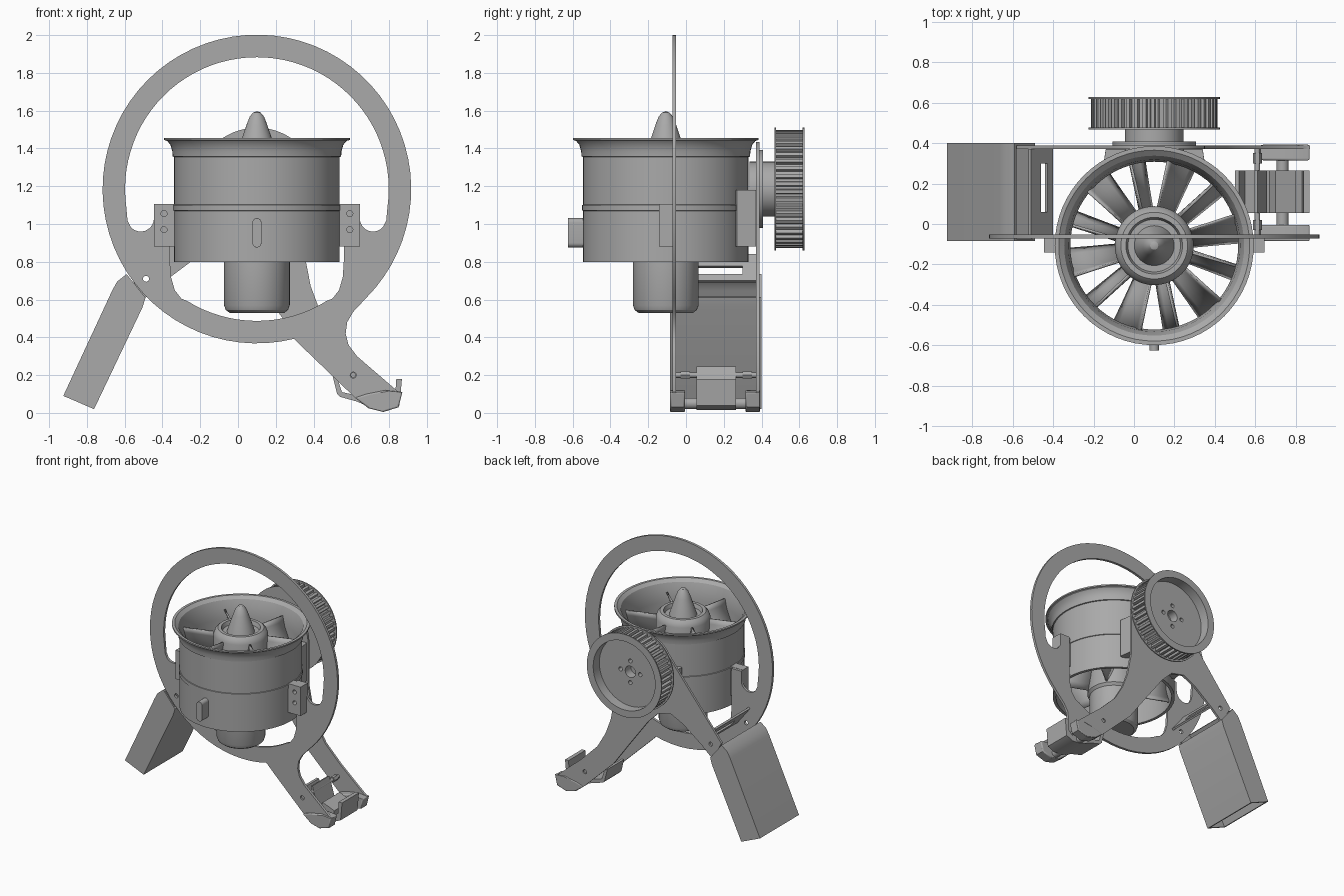
import bpy, bmesh
from math import sin, cos, pi, radians
from mathutils import Vector, Matrix

if "Cube" in bpy.data.objects:
    bpy.data.objects.remove(bpy.data.objects["Cube"], do_unlink=True)

GREY = (0.4, 0.4, 0.4, 1)
mat = bpy.data.materials.new("plain grey")
mat.use_nodes = True
mat.diffuse_color = GREY
mat.node_tree.nodes["Principled BSDF"].inputs["Base Color"].default_value = GREY

CX, CY, CZ = 0.1, -0.107, 1.185   # fan axis (x, y) and wheel axis (x, z)


def finish(name, bm, angle=30):
    bmesh.ops.remove_doubles(bm, verts=bm.verts, dist=1e-5)
    bmesh.ops.recalc_face_normals(bm, faces=bm.faces)
    me = bpy.data.meshes.new(name)
    bm.to_mesh(me)
    bm.free()
    me.materials.append(mat)
    ob = bpy.data.objects.new(name, me)
    bpy.context.collection.objects.link(ob)
    bpy.ops.object.select_all(action="DESELECT")
    ob.select_set(True)
    bpy.context.view_layer.objects.active = ob
    bpy.ops.object.shade_smooth_by_angle(angle=radians(angle))
    return ob


def arc(x, z, r, a0=0, a1=360, n=48):
    full = a1 - a0 == 360
    steps = n if full else n + 1
    return [(x + r * cos(radians(a0 + (a1 - a0) * i / n)),
             z + r * sin(radians(a0 + (a1 - a0) * i / n))) for i in range(steps)]


def dot(x, z, r=0.016):
    return arc(x, z, r, n=16)


def plate(name, loops, lo, hi, axis="y"):
    """Filled outline with holes, extruded from lo to hi along an axis."""
    cu = bpy.data.curves.new(name, "CURVE")
    cu.dimensions, cu.fill_mode = "2D", "BOTH"
    cu.extrude = (hi - lo) / 2
    for loop in loops:
        sp = cu.splines.new("POLY")
        sp.points.add(len(loop) - 1)
        for p, c in zip(sp.points, loop):
            p.co = (c[0], c[1], 0, 1)
        sp.use_cyclic_u = True
    tmp = bpy.data.objects.new(name, cu)
    bpy.context.collection.objects.link(tmp)
    dg = bpy.context.evaluated_depsgraph_get()
    me = bpy.data.meshes.new_from_object(tmp.evaluated_get(dg))
    bm = bmesh.new()
    bm.from_mesh(me)
    bpy.data.objects.remove(tmp)
    bpy.data.curves.remove(cu)
    bpy.data.meshes.remove(me)
    mid = (lo + hi) / 2
    if axis == "y":
        bm.transform(Matrix.Translation((0, mid, 0)) @ Matrix.Rotation(pi / 2, 4, "X"))
    else:
        bm.transform(Matrix.Translation((0, 0, mid)))
    return finish(name, bm)


def lathe(name, profile, closed=False, n=64):
    """Profile of (radius, z) turned about the fan axis."""
    bm = bmesh.new()
    vs = [bm.verts.new((CX + r, CY, z)) for r, z in profile]
    es = [bm.edges.new(p) for p in zip(vs, vs[1:] + vs[:1] if closed else vs[1:])]
    bmesh.ops.spin(bm, geom=vs + es, cent=(CX, CY, 0), axis=(0, 0, 1),
                   angle=2 * pi, steps=n, use_merge=True)
    return finish(name, bm)


def blades(name, count, offset, z0, z1, root, tip, camber):
    """Ring of thin pitched blades between hub and duct."""
    bm = bmesh.new()
    for k in range(count):
        rot = Matrix.Rotation(2 * pi * k / count + offset, 3, "Z")
        rows = []
        for r, w in ((0.16, root), (0.3, (root + tip) / 2), (0.425, tip)):
            row = []
            for i in range(7):
                u = i / 6
                t = (u - 0.5) * w + camber * sin(pi * u)
                row.append(bm.verts.new(rot @ Vector((r, t, 0)) + Vector((CX, CY, z0 + (z1 - z0) * u))))
            rows.append(row)
        for a, b in zip(rows, rows[1:]):
            for i in range(6):
                bm.faces.new((a[i], a[i + 1], b[i + 1], b[i]))
    ob = finish(name, bm, 40)
    mod = ob.modifiers.new("thickness", "SOLIDIFY")
    mod.thickness, mod.offset = 0.012, 0
    return ob


def bevel(ob, width, angle=60):
    mod = ob.modifiers.new("rounding", "BEVEL")
    mod.width, mod.segments = width, 3
    mod.limit_method, mod.angle_limit = "ANGLE", radians(angle)


def box(x0, x1, z0, z1):
    return [(x0, z0), (x1, z0), (x1, z1), (x0, z1)]


# Front ring plate with the foot leg and two upright fingers inside
toe = [(0.62, 0.08), (0.69, 0.025), (0.77, 0.005), (0.85, 0.03), (0.87, 0.11), (0.845, 0.115)]
leg = [(0.36, 0.33)] + toe + [(0.63, 0.3), (0.585, 0.36), (0.57, 0.42), (0.578, 0.48), (0.61, 0.535)]
outer = arc(CX, CZ, 0.817, -45, 284, 64) + [(0.32, 0.37)] + leg
side = [(0.5, 0.605), (0.535, 0.65), (0.555, 0.72), (0.56, 0.8), (0.56, 1.105), (0.645, 1.105)]
side += arc(0.715, 1.03, 0.07, 180, 320, 10) + [(0.785, 1.02)]
flip = [(2 * CX - x, z) for x, z in reversed(side)]
opening = arc(CX, CZ, 0.698, 238, 302, 16) + side + arc(CX, CZ, 0.698, -8, 188, 48) + flip
foot_holes = [dot(0.61, 0.2), dot(0.7, 0.055), dot(0.77, 0.045)]
plate("front_ring_plate", [outer, opening, dot(-0.487, 0.71)] + foot_holes, -0.072, -0.052)

# Rear plate carrying the wheel
rear = arc(CX, CZ, 0.25, 0, 150, 24) + [
    (-0.58, 0.74), (-0.5, 0.6), (-0.41, 0.68), (-0.25, 0.8), (-0.14, 0.855), (-0.03, 0.83),
    (0.06, 0.74), (0.23, 0.51)] + leg[:7] + [
    (0.63, 0.3), (0.5, 0.43), (0.43, 0.55), (0.385, 0.67), (0.35, 0.85)]
plate("rear_plate", [rear, dot(-0.487, 0.71)] + foot_holes, 0.37, 0.388)

# Hollow left leg, open at both ends
profile = [(-0.925, 0.09), (-0.665, 0.65), (-0.64, 0.695), (-0.59, 0.735),
           (-0.49, 0.61), (-0.505, 0.56), (-0.762, 0.02)]
for label, y in (("front", -0.085), ("rear", 0.388)):
    plate("box_leg_" + label, [profile], y, y + 0.012)
plate("box_leg_outer_wall", [profile[:4] + [(-0.58, 0.722), (-0.627, 0.685), (-0.648, 0.645), (-0.91, 0.083)]], -0.085, 0.4)
plate("box_leg_inner_wall", [profile[4:] + [(-0.777, 0.027), (-0.52, 0.567), (-0.505, 0.615)]], -0.085, 0.4)


# Slotted cross plate between front and rear plates
def slant(u0, u1):
    a, b = Vector((-0.4, 0.7)), Vector((-0.51, 0.84))
    p, q, off = a.lerp(b, u0), a.lerp(b, u1), Vector((-0.012, -0.009))
    return [tuple(v) for v in (p, q, q + off, p + off)]


for u0, u1, y0, y1 in ((0, 0.25, -0.052, 0.37), (0.55, 1, -0.052, 0.37),
                       (0.25, 0.55, -0.052, 0.06), (0.25, 0.55, 0.3, 0.37)):
    plate("slotted_cross_plate", [slant(u0, u1)], y0, y1)

# Fan duct with flared lip, hub, motor and spinner
lathe("duct", [(0.415, 0.8), (0.438, 0.8), (0.438, 1.07), (0.443, 1.072), (0.443, 1.1), (0.438, 1.102),
               (0.438, 1.355), (0.446, 1.357), (0.448, 1.385), (0.458, 1.42), (0.475, 1.44), (0.492, 1.445),
               (0.492, 1.456), (0.472, 1.456), (0.445, 1.435), (0.425, 1.38), (0.415, 1.3)], closed=True)
lathe("rotor_hub", [(0, 1.13), (0.195, 1.13), (0.195, 1.37), (0.185, 1.4), (0.165, 1.42),
                    (0.14, 1.42), (0.13, 1.39), (0, 1.39)])
lathe("spinner", [(0.1, 1.385), (0.09, 1.42), (0.075, 1.465), (0.055, 1.525), (0.038, 1.568), (0.02, 1.59), (0, 1.597)], n=40)
lathe("motor", [(0, 1.12), (0.19, 1.12), (0.19, 0.82), (0.174, 0.8), (0.174, 0.57), (0.165, 0.545),
                (0.145, 0.53), (0, 0.53)])
blades("rotor_blades", 6, 0.2, 1.14, 1.37, 0.08, 0.14, 0.015)
blades("stator_vanes", 6, 0.72, 0.83, 1.08, 0.05, 0.07, 0.03)

# Duct mounting blocks, front tab and rear saddle
for s, label in ((1, "left"), (-1, "right")):
    xs = sorted((CX + s * 0.435, CX + s * 0.545))
    hx = CX + s * 0.492
    plate(label + "_mount_block", [box(*xs, 0.88, 1.107), dot(hx, 1.055), dot(hx, 0.97)], -0.142, -0.072)
tab = plate("front_tab", [arc(CX, 1.007, 0.024, 0, 180, 12) + arc(CX, 0.9, 0.024, 180, 360, 12)], -0.625, -0.53)
bevel(tab, 0.006)
saddle = plate("rear_saddle", [[(-0.14, 0.37), (-0.155, 0.27)] + arc(CX, CY, 0.436, 122, 58, 16) +
                               [(0.355, 0.27), (0.34, 0.37)]], 0.88, 1.18, "z")
bevel(saddle, 0.02)

# Wheel: bearing, toothed rim, flanges and drilled web
plate("bearing_plate", [arc(CX, CZ, 0.207)], 0.388, 0.408)
plate("bearing_inner", [arc(CX, CZ, 0.145)], 0.335, 0.37)
plate("wheel_shaft", [arc(CX, CZ, 0.145)], 0.408, 0.48)
TEETH = 46
rim = []
for i in range(TEETH):
    for f, r in ((0, 0.292), (0.35, 0.292), (0.45, 0.313), (0.9, 0.313)):
        a = 2 * pi * (i + f) / TEETH
        rim.append((CX + r * cos(a), CZ + r * sin(a)))
bore = arc(CX, CZ, 0.27)
plate("wheel_teeth", [rim, bore], 0.475, 0.62)
for y in (0.468, 0.618):
    plate("wheel_flange", [arc(CX, CZ, 0.325, n=64), bore], y, y + 0.009)
bolts = [dot(CX + 0.085 * cos(k * pi / 2), CZ + 0.085 * sin(k * pi / 2)) for k in range(4)]
plate("wheel_web", [arc(CX, CZ, 0.275), arc(CX, CZ, 0.045, n=24)] + bolts, 0.468, 0.55)

# Foot clamp: toe shoes, tray, cross rod and drilled bracket
shoe = toe[:5] + [(0.78, 0.12), (0.68, 0.1)]
for label, y0, y1 in (("front", -0.085, -0.005), ("rear", 0.315, 0.392)):
    bevel(plate(label + "_toe_shoe", [shoe], y0, y1), 0.008)
tray = [(0.5, 0.2), (0.525, 0.1), (0.54, 0.085), (0.63, 0.06), (0.72, 0.02), (0.8, 0.015), (0.855, 0.04),
        (0.868, 0.18), (0.838, 0.18), (0.832, 0.09), (0.79, 0.05), (0.73, 0.06), (0.64, 0.09),
        (0.55, 0.11), (0.52, 0.2)]
plate("foot_tray", [tray], 0.055, 0.265)
plate("foot_block", [[(0.66, 0.06), (0.79, 0.03), (0.8, 0.1), (0.7, 0.14)]], 0.055, 0.265)
plate("foot_cross_rod", [dot(0.61, 0.2, 0.014)], -0.06, 0.38)
plate("foot_axle", [dot(0.735, 0.05, 0.03)], -0.01, 0.32)
for y in (-0.03, 0.3):
    plate("rod_collar", [arc(0.61, 0.2, 0.022, n=6)], y, y + 0.05)
plate("foot_bracket", [[(0.595, 0.24), (0.61, 0.245), (0.655, 0.1), (0.64, 0.09)]], 0.055, 0.265)
